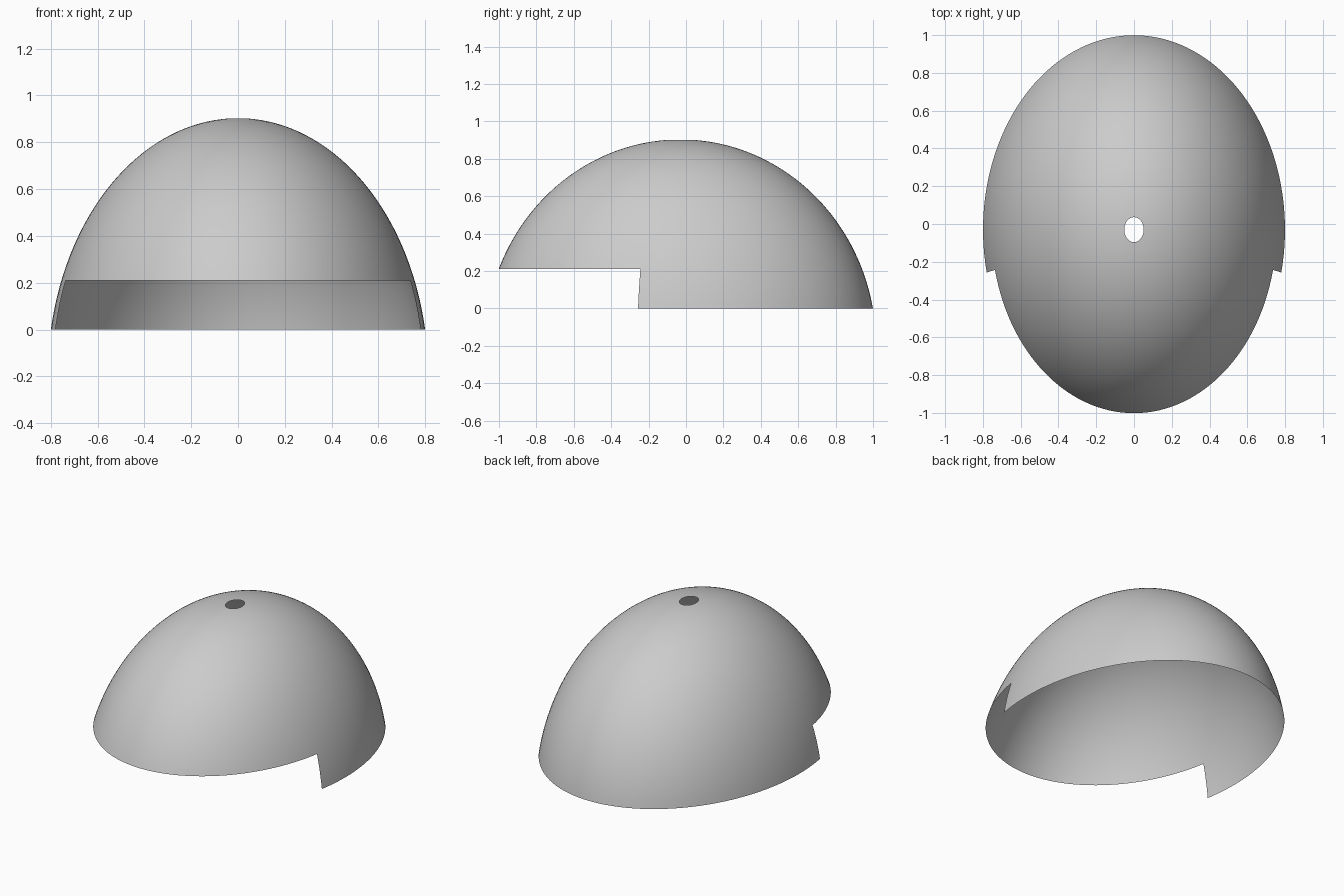
import bpy, bmesh
from math import sin, cos, acos, asin, radians, sqrt

if "Cube" in bpy.data.objects:
    bpy.data.objects.remove(bpy.data.objects["Cube"])

# Ellipsoid that the shell lies on
RX, RY, RZ = 0.813, 1.047, 1.105
CY, CZ = -0.03, -0.202
BRIM_Z = 0.21                 # height of the raised front edge
CUT = 12.7                    # longitude of the side steps, degrees

# Longitudes: back arc (full height) then front arc (raised edge)
NB, NF = 80, 60
lons = [radians(-CUT + (180 + 2 * CUT) * i / NB) for i in range(NB)]
lons += [radians(180 + CUT + (180 - 2 * CUT) * i / NF) for i in range(NF)]

# Polar angles: vent hole edge -> raised edge -> bottom edge
hole = asin(0.063)
brim = acos((BRIM_Z - CZ) / RZ)
base = acos(-CZ / RZ)
UP, LOW = 40, 8
pol = [hole + (brim - hole) * i / UP for i in range(UP + 1)]
pol += [brim + (base - brim) * i / LOW for i in range(1, LOW + 1)]

# Helmet shell, open at the bottom and at the vent hole
bm = bmesh.new()
n = len(lons)
rings = []
for j, p in enumerate(pol):
    count = n if j <= UP else NB + 1
    rings.append([bm.verts.new((RX * sin(p) * cos(a), CY + RY * sin(p) * sin(a), CZ + RZ * cos(p)))
                  for a in lons[:count]])
for j in range(len(pol) - 1):
    for i in range(n if j < UP else NB):
        k = (i + 1) % n
        bm.faces.new((rings[j][i], rings[j + 1][i], rings[j + 1][k], rings[j][k]))
for f in bm.faces:
    f.smooth = True

mesh = bpy.data.meshes.new("helmet_shell")
bm.to_mesh(mesh)
bm.free()
shell = bpy.data.objects.new("helmet_shell", mesh)
bpy.context.collection.objects.link(shell)
